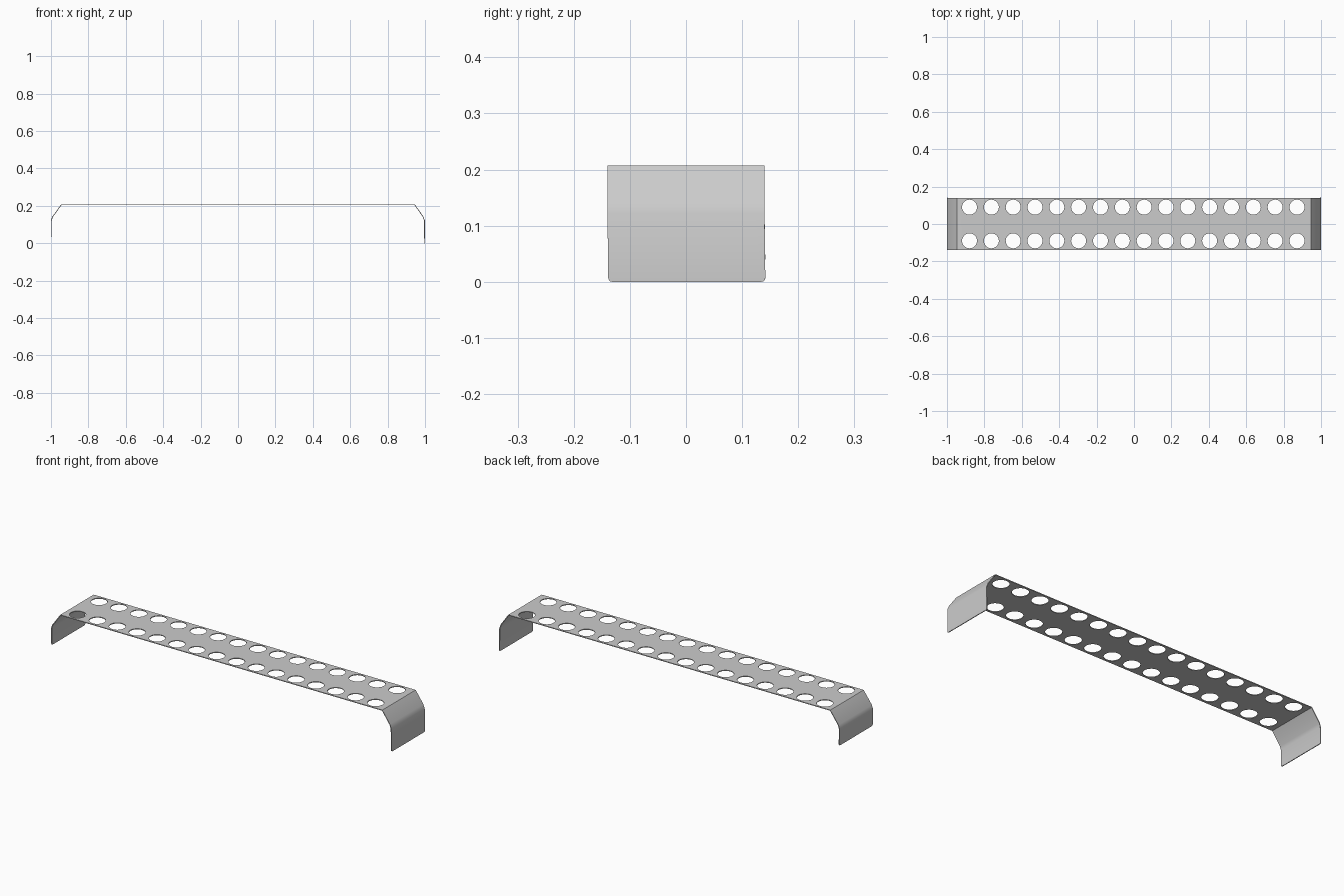
import bpy, bmesh
from math import pi, sin, cos, radians

if "Cube" in bpy.data.objects:
    bpy.data.objects.remove(bpy.data.objects["Cube"])

N, PITCH, R = 16, 0.1167, 0.04      # holes per row, spacing, radius
HALF_W, HOLE_Y, TOP = 0.14, 0.09, 0.2055
X0, SEG, THICK = -0.004, 32, 0.004
bm = bmesh.new()


def hole_cell(cx, cy, y_lo, y_hi):
    """Rectangular patch of sheet with a round hole."""
    inner, outer = [], []
    for i in range(SEG):
        a = 2 * pi * i / SEG
        c, s = cos(a), sin(a)
        m = max(abs(c), abs(s))
        u, v = c / m, s / m
        inner.append(bm.verts.new((cx + R * c, cy + R * s, TOP)))
        y = cy + v * ((y_hi - cy) if v > 0 else (cy - y_lo))
        outer.append(bm.verts.new((cx + u * PITCH / 2, y, TOP)))
    for i in range(SEG):
        j = (i + 1) % SEG
        bm.faces.new((inner[i], outer[i], outer[j], inner[j]))


# Perforated deck
for i in range(N):
    x = X0 + (i - (N - 1) / 2) * PITCH
    hole_cell(x, HOLE_Y, 0, HALF_W)
    hole_cell(x, -HOLE_Y, -HALF_W, 0)
bmesh.ops.remove_doubles(bm, verts=bm.verts[:], dist=0.0005)


def bent_leg(side, path):
    """Extrude one deck end along the bend profile and round its corners."""
    end = X0 + side * N * PITCH / 2
    edges = [e for e in bm.edges if e.is_boundary
             and all(abs(v.co.x - end) < 0.001 for v in e.verts)]
    for x, z, shift in path:
        new = bmesh.ops.extrude_edge_only(bm, edges=edges)["geom"]
        verts = [g for g in new if isinstance(g, bmesh.types.BMVert)]
        edges = [g for g in new if isinstance(g, bmesh.types.BMEdge)]
        for v in verts:
            v.co.x, v.co.z = side * x, z
            v.co.y += shift
    verts.sort(key=lambda v: v.co.y)
    bmesh.ops.bevel(bm, geom=[verts[0], verts[-1]], offset=0.007,
                    segments=3, profile=0.5, affect='VERTICES')


bent_leg(1, [(0.945, TOP, 0), (0.989, 0.143, 0), (0.997, 0.122, 0), (0.998, 0, 0.0015)])
bent_leg(-1, [(0.945, TOP, 0), (0.992, 0.14, 0), (0.998, 0.122, 0), (0.998, 0.033, 0.0015)])
bmesh.ops.recalc_face_normals(bm, faces=bm.faces[:])
if sum(f.normal.z * f.calc_area() for f in bm.faces) < 0:
    bmesh.ops.reverse_faces(bm, faces=bm.faces[:])

mesh = bpy.data.meshes.new("perforated_bracket")
bm.to_mesh(mesh)
bm.free()
bracket = bpy.data.objects.new("perforated_bracket", mesh)
bpy.context.collection.objects.link(bracket)

# Sheet thickness
solid = bracket.modifiers.new("sheet_thickness", 'SOLIDIFY')
solid.thickness = THICK
solid.offset = 0
bpy.context.view_layer.objects.active = bracket
bracket.select_set(True)
bpy.ops.object.modifier_apply(modifier=solid.name)
bpy.ops.object.shade_smooth_by_angle(angle=radians(35))
